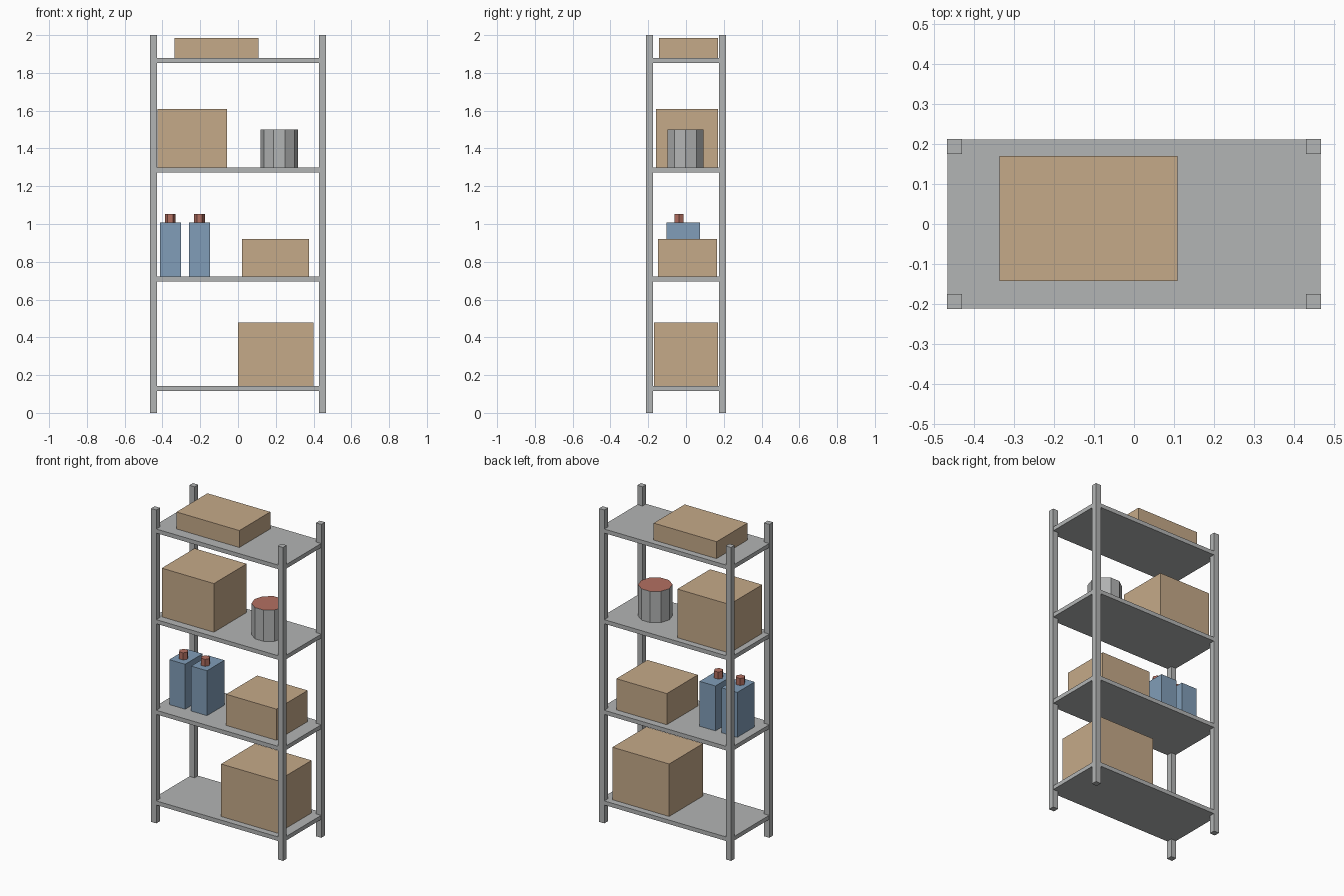
import bpy, bmesh, math
from mathutils import Matrix

if "Cube" in bpy.data.objects:
    bpy.data.objects.remove(bpy.data.objects["Cube"])


def material(name, rgb):
    m = bpy.data.materials.new(name)
    m.diffuse_color = (*rgb, 1)
    m.use_nodes = True
    m.node_tree.nodes["Principled BSDF"].inputs["Base Color"].default_value = m.diffuse_color
    return m


CARD = material("cardboard", (0.56, 0.40, 0.25))
BLUE = material("blue_plastic", (0.22, 0.34, 0.48))
RED = material("red_lid", (0.45, 0.16, 0.12))
GREY = material("grey_metal", (0.45, 0.46, 0.46))


def finish(name, bm, mats):
    me = bpy.data.meshes.new(name)
    bm.to_mesh(me)
    bm.free()
    for m in mats:
        me.materials.append(m)
    ob = bpy.data.objects.new(name, me)
    bpy.context.collection.objects.link(ob)
    return ob


def box(name, x, y, z, mat):
    """Box from (min, max) pairs on each axis."""
    bm = bmesh.new()
    centre = [(a + b) / 2 for a, b in (x, y, z)]
    size = [b - a for a, b in (x, y, z)]
    bmesh.ops.create_cube(bm, size=1, matrix=Matrix.Translation(centre) @ Matrix.Diagonal((*size, 1)))
    return finish(name, bm, [mat])


def prism(name, x, y, z, r, sides, mat, top=None):
    """Flat-sided cylinder with a corner on +x and an optional top colour."""
    bm = bmesh.new()
    ring = [bm.verts.new((x + r * math.cos(i * math.tau / sides),
                          y + r * math.sin(i * math.tau / sides), z[0])) for i in range(sides)]
    base = bm.faces.new(ring)
    ext = bmesh.ops.extrude_face_region(bm, geom=[base], use_keep_orig=True)["geom"]
    bmesh.ops.translate(bm, vec=(0, 0, z[1] - z[0]), verts=[v for v in ext if isinstance(v, bmesh.types.BMVert)])
    bmesh.ops.recalc_face_normals(bm, faces=bm.faces)
    if top:
        for f in bm.faces:
            f.material_index = int(f.normal.z > 0.5)
    return finish(name, bm, [mat, top] if top else [mat])


# Rack: four posts and four shelves
HX, HY, POST = 0.466, 0.2115, 0.037
for sx, side in ((-1, "left"), (1, "right")):
    for sy, end in ((-1, "front"), (1, "back")):
        box(f"{end}_{side}_post", sorted((sx * HX, sx * (HX - POST))),
            sorted((sy * HY, sy * (HY - POST))), (0, 2), GREY)
TOPS = [0.143 + 0.5783 * i for i in range(4)]
for i, t in enumerate(TOPS):
    box(f"shelf_{i + 1}", (-HX + 0.001, HX - 0.001), (-HY + 0.001, HY - 0.001), (t - 0.026, t), GREY)

# Cardboard boxes
box("bottom_carton", (0.0, 0.40), (-0.17, 0.17), (TOPS[0], 0.478), CARD)
box("low_carton", (0.02, 0.376), (-0.148, 0.165), (TOPS[1], 0.92), CARD)
box("tall_carton", (-0.426, -0.058), (-0.16, 0.17), (TOPS[2], 1.61), CARD)
box("top_carton", (-0.335, 0.109), (-0.142, 0.17), (TOPS[3], 1.986), CARD)

# Canisters with hexagonal caps
for i, x in enumerate((-0.357, -0.203)):
    box(f"canister_{i + 1}", (x - 0.056, x + 0.056), (-0.103, 0.073), (TOPS[1], 1.008), BLUE)
    prism(f"canister_cap_{i + 1}", x - 0.001, -0.037, (1.008, 1.053), 0.028, 6, RED)

# Ten-sided tin with a red top
prism("paint_tin", 0.219, -0.003, (TOPS[2], 1.499), 0.0995, 10, GREY, RED)
